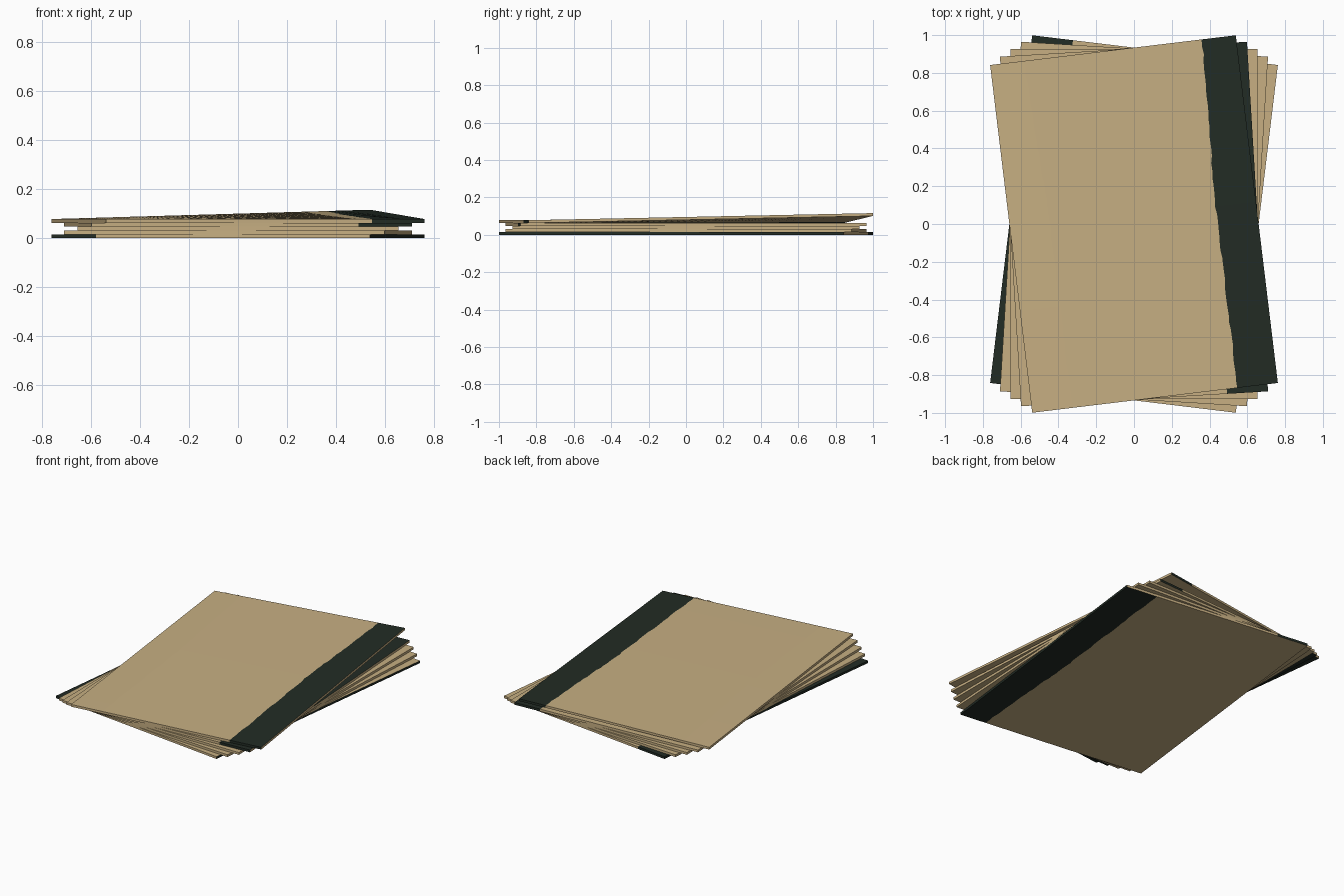
import bpy, bmesh, math, random

if "Cube" in bpy.data.objects:
    bpy.data.objects.remove(bpy.data.objects["Cube"])

random.seed(4)
W, H = 0.655, 0.927        # half width and half height of a board
PITCH, THICK = 0.0156, 0.0153
ROWS = 48


def flat_colour(name, rgb):
    m = bpy.data.materials.new(name)
    m.diffuse_color = (*rgb, 1)
    m.use_nodes = True
    m.node_tree.nodes["Principled BSDF"].inputs["Base Color"].default_value = m.diffuse_color
    return m


tan = flat_colour("tan_board", (0.57, 0.43, 0.225))
dark = flat_colour("dark_green_band", (0.016, 0.025, 0.018))

# Ragged inner edge of the band, slightly narrower towards the far end
ragged = []
for r in range(ROWS + 1):
    t = r / ROWS
    ragged.append(0.440 + 0.036 * max(0, (t - 0.55) / 0.45) + random.uniform(-0.004, 0.004))


def board(name, z, angle, band=False, dark_sides=False, lift=0.0):
    """Thin board: band on one side of the top and on the other side below."""
    bm = bmesh.new()
    layers = []
    for base in (0, THICK):
        grid = []
        for r in range(ROWS + 1):
            v = r / ROWS
            b = ragged[r]
            row = []
            for x in (-W, -b, b, W):
                u = (x + W) / (2 * W)
                row.append(bm.verts.new((x, (2 * v - 1) * H, base + lift * u * v)))
            grid.append(row)
        layers.append(grid)
    low, top = layers

    def face(verts, is_dark):
        bm.faces.new(verts).material_index = int(is_dark)

    # Broad faces
    for r in range(ROWS):
        for c in range(3):
            face((top[r][c], top[r][c + 1], top[r + 1][c + 1], top[r + 1][c]), band and c == 2)
            face((low[r][c], low[r + 1][c], low[r + 1][c + 1], low[r][c + 1]), band and c == 0)
        # Long rims
        face((low[r][3], low[r + 1][3], top[r + 1][3], top[r][3]), dark_sides)
        face((low[r + 1][0], low[r][0], top[r][0], top[r + 1][0]), dark_sides)
    # Short rims
    for c in range(3):
        face((low[0][c], low[0][c + 1], top[0][c + 1], top[0][c]), band and c == 2)
        face((low[-1][c + 1], low[-1][c], top[-1][c], top[-1][c + 1]), band and c == 2)

    me = bpy.data.meshes.new(name)
    bm.to_mesh(me)
    bm.free()
    me.materials.append(tan)
    me.materials.append(dark)
    ob = bpy.data.objects.new(name, me)
    ob.location.z = z
    ob.rotation_euler.z = math.radians(angle)
    bpy.context.collection.objects.link(ob)


# Fanned stack; the lowest board is turned end for end, the top one has a lifted corner
board("bottom_board", 0, 180 - 6.9, band=True, dark_sides=True)
board("lower_board", PITCH, -3.45)
board("middle_board", 2 * PITCH, 0)
board("upper_board", 3 * PITCH, 3.45, band=True)
board("top_board", 4 * PITCH, 6.9, band=True, lift=0.038)
